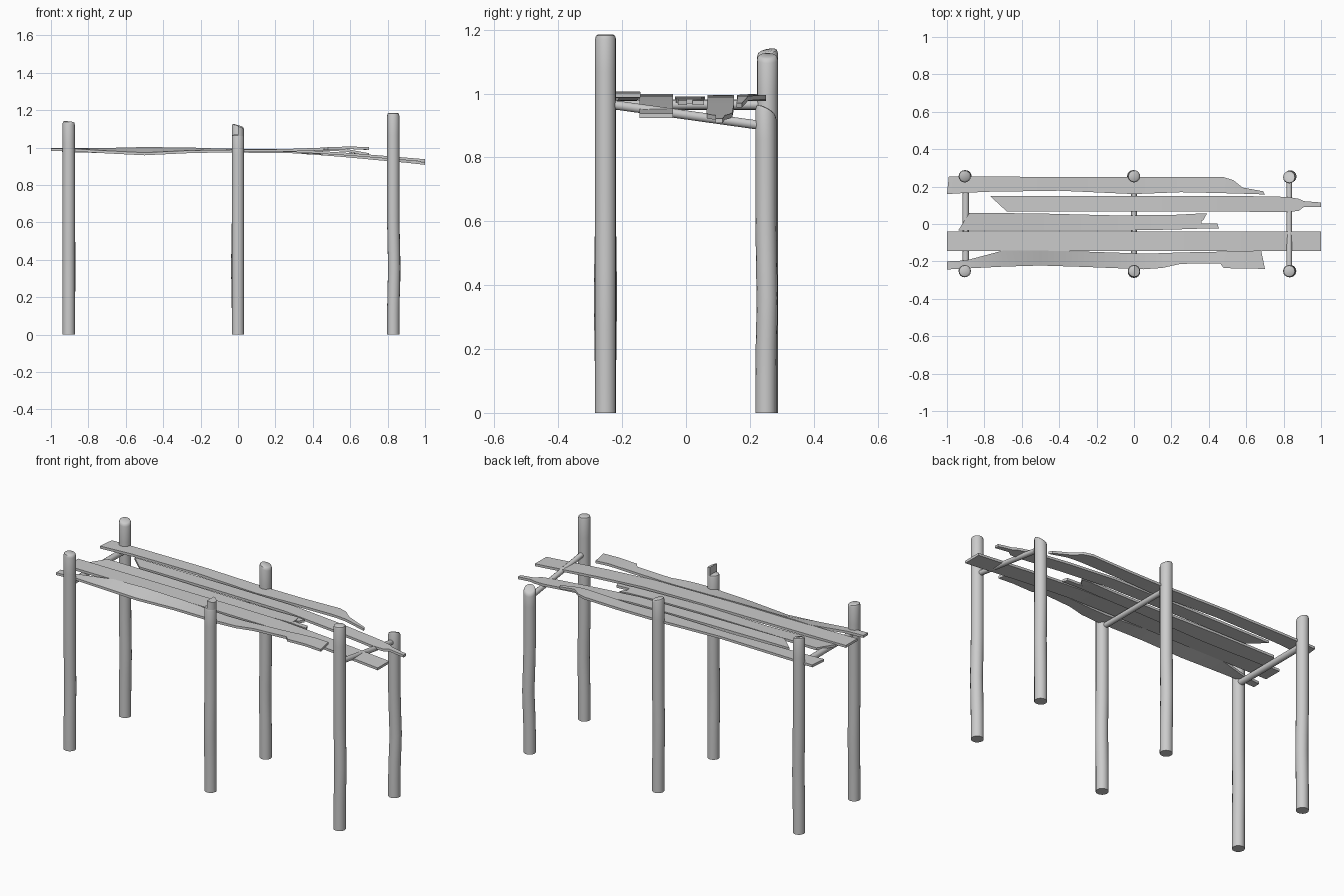
import bpy, bmesh, math

cube = bpy.data.objects.get("Cube")
if cube:
    bpy.data.objects.remove(cube)

wood = bpy.data.materials.new("weathered grey wood")
wood.use_nodes = True
grey = (0.6, 0.6, 0.6, 1)
wood.diffuse_color = grey
wood.node_tree.nodes["Principled BSDF"].inputs["Base Color"].default_value = grey


def finish(name, bm, smooth=True):
    bmesh.ops.recalc_face_normals(bm, faces=bm.faces)
    mesh = bpy.data.meshes.new(name)
    bm.to_mesh(mesh)
    bm.free()
    mesh.materials.append(wood)
    obj = bpy.data.objects.new(name, mesh)
    bpy.context.collection.objects.link(obj)
    if smooth:
        bpy.ops.object.select_all(action='DESELECT')
        obj.select_set(True)
        bpy.context.view_layer.objects.active = obj
        bpy.ops.object.shade_smooth_by_angle(angle=math.radians(40))
    return obj


def loft(name, rings):
    """Skin a list of rings of points and cap both ends."""
    bm = bmesh.new()
    loops = [[bm.verts.new(p) for p in ring] for ring in rings]
    n = len(loops[0])
    for a, b in zip(loops, loops[1:]):
        for i in range(n):
            j = (i + 1) % n
            bm.faces.new((a[i], a[j], b[j], b[i]))
    bm.faces.new(loops[0][::-1])
    bm.faces.new(loops[-1])
    return finish(name, bm)


def post(name, x, y, height, slope_x=0, slope_y=0, bow_x=0, bow_y=0, radius=0.033, sides=16):
    """Upright log: slight bow below mid height, worn rounded and slanted top."""
    levels = [(height * t, radius) for t in (0, 0.12, 0.22, 0.3, 0.38, 0.5, 0.65, 0.8, 0.9)]
    levels += [(height - 0.015, radius), (height - 0.004, radius * 0.9), (height, radius * 0.7)]
    rings = []
    for z, r in levels:
        bow = math.exp(-((z - 0.36) / 0.14) ** 2)
        cap = 1 if z > height * 0.95 else 0
        ring = []
        for i in range(sides):
            a = math.tau * i / sides
            dx, dy = r * math.cos(a), r * math.sin(a)
            ring.append((x + dx + bow_x * bow, y + dy + bow_y * bow,
                         z + cap * (slope_x * dx + slope_y * dy)))
        rings.append(ring)
    return loft(name, rings)


def crossbar(name, start, end, radius=0.015, sides=10):
    """Round pole running front to back."""
    rings = []
    for x, y, z in (start, end):
        rings.append([(x + radius * math.cos(math.tau * i / sides), y,
                       z + radius * math.sin(math.tau * i / sides)) for i in range(sides)])
    return loft(name, rings)


def plank(name, stations, start_skew=0, end_skew=0, thick=0.014):
    """Board from stations (x, front y, back y, top z, front edge drop)."""
    rings = []
    last = len(stations) - 1
    for i, (x, front, back, z, drop) in enumerate(stations):
        skew = start_skew if i == 0 else end_skew if i == last else 0
        rings.append([(x, front, z - drop), (x + skew, back, z),
                      (x + skew, back, z - thick), (x, front, z - drop - thick)])
    return loft(name, rings)


# Posts
post("front_right_post", -0.905, -0.252, 1.14, slope_x=-0.1, bow_y=0.003)
post("back_right_post", -0.905, 0.255, 1.135, slope_x=-0.2, slope_y=0.2, bow_x=0.004)
post("front_middle_post", 0, -0.252, 1.07, bow_y=-0.004)
post("back_middle_post", 0, 0.255, 1.12, slope_x=-0.3, bow_x=-0.004)
post("front_left_post", 0.83, -0.252, 1.185, bow_x=0.005)
post("back_left_post", 0.83, 0.25, 0.95, slope_x=0.3, slope_y=-0.5, bow_x=0.006, bow_y=0.004)

# Split half standing above the front middle post
half = [(0.031 * math.cos(a), 0.031 * math.sin(a))
        for a in [math.pi * (i / 8 - 0.5) for i in range(9)]]
loft("split_post_top", [[(x, y - 0.252, z + x * slope) for x, y in half]
                        for z, slope in ((1.0, 0), (1.115, -0.4))])

# Crossbars
crossbar("right_crossbar", (-0.9, -0.25, 0.965), (-0.9, 0.25, 0.965), radius=0.018)
crossbar("middle_crossbar", (0, -0.25, 0.965), (0, 0.25, 0.965))
crossbar("left_crossbar", (0.83, -0.25, 0.968), (0.83, 0.25, 0.898))

# Planks, from back to front
plank("back_plank", [
    (-1, 0.16, 0.255, 0.995, 0), (-0.8, 0.172, 0.255, 0.997, 0), (-0.4, 0.178, 0.25, 1, 0.005),
    (0, 0.16, 0.25, 0.99, 0), (0.25, 0.17, 0.25, 0.99, 0), (0.48, 0.165, 0.25, 0.995, 0),
    (0.53, 0.163, 0.235, 0.995, 0), (0.58, 0.162, 0.195, 0.992, 0), (0.7, 0.158, 0.175, 0.97, 0)],
    start_skew=0.01, end_skew=-0.01)
plank("second_plank", [
    (-0.68, 0.067, 0.15, 0.995, 0), (-0.2, 0.067, 0.15, 0.993, 0), (0.25, 0.067, 0.15, 0.988, 0),
    (0.55, 0.066, 0.15, 0.965, 0), (0.82, 0.064, 0.145, 0.94, 0), (0.88, 0.07, 0.135, 0.935, 0),
    (0.91, 0.092, 0.122, 0.932, 0), (1, 0.092, 0.115, 0.922, 0)], start_skew=-0.09)
plank("third_plank", [
    (-0.94, -0.035, 0.06, 0.99, 0), (-0.5, -0.035, 0.056, 0.99, 0.01), (-0.1, -0.035, 0.046, 0.988, 0),
    (0.2, -0.03, 0.048, 0.985, 0), (0.35, -0.025, 0.056, 0.983, 0), (0.36, -0.025, 0.018, 0.983, 0)],
    start_skew=0.06)
for name, front, back, end in (("third_plank_long_splinter", -0.025, 0.003, 0.455),
                               ("third_plank_short_splinter", 0.02, 0.056, 0.37)):
    plank(name, [(0.33, front, back, 0.983, 0), (end, front, back, 0.978, 0)], end_skew=0.02 if end < 0.4 else -0.01)
plank("long_plank", [
    (-1, -0.145, -0.04, 0.998, 0), (0, -0.145, -0.04, 0.994, 0), (0.3, -0.145, -0.04, 0.99, 0),
    (0.6, -0.145, -0.04, 0.971, 0), (1, -0.145, -0.04, 0.938, 0)])
plank("front_plank", [
    (-1, -0.243, -0.2, 0.995, 0), (-0.9, -0.238, -0.195, 0.995, 0), (-0.7, -0.228, -0.142, 0.998, 0.015),
    (-0.5, -0.222, -0.142, 1.003, 0.03), (-0.25, -0.23, -0.148, 1, 0.015), (0.05, -0.242, -0.158, 0.99, 0),
    (0.15, -0.235, -0.156, 0.99, 0), (0.25, -0.213, -0.152, 0.992, 0), (0.46, -0.21, -0.148, 1, 0),
    (0.48, -0.236, -0.146, 1.002, 0), (0.6, -0.238, -0.144, 1.006, 0), (0.7, -0.24, -0.142, 1.002, 0)],
    end_skew=-0.02)
